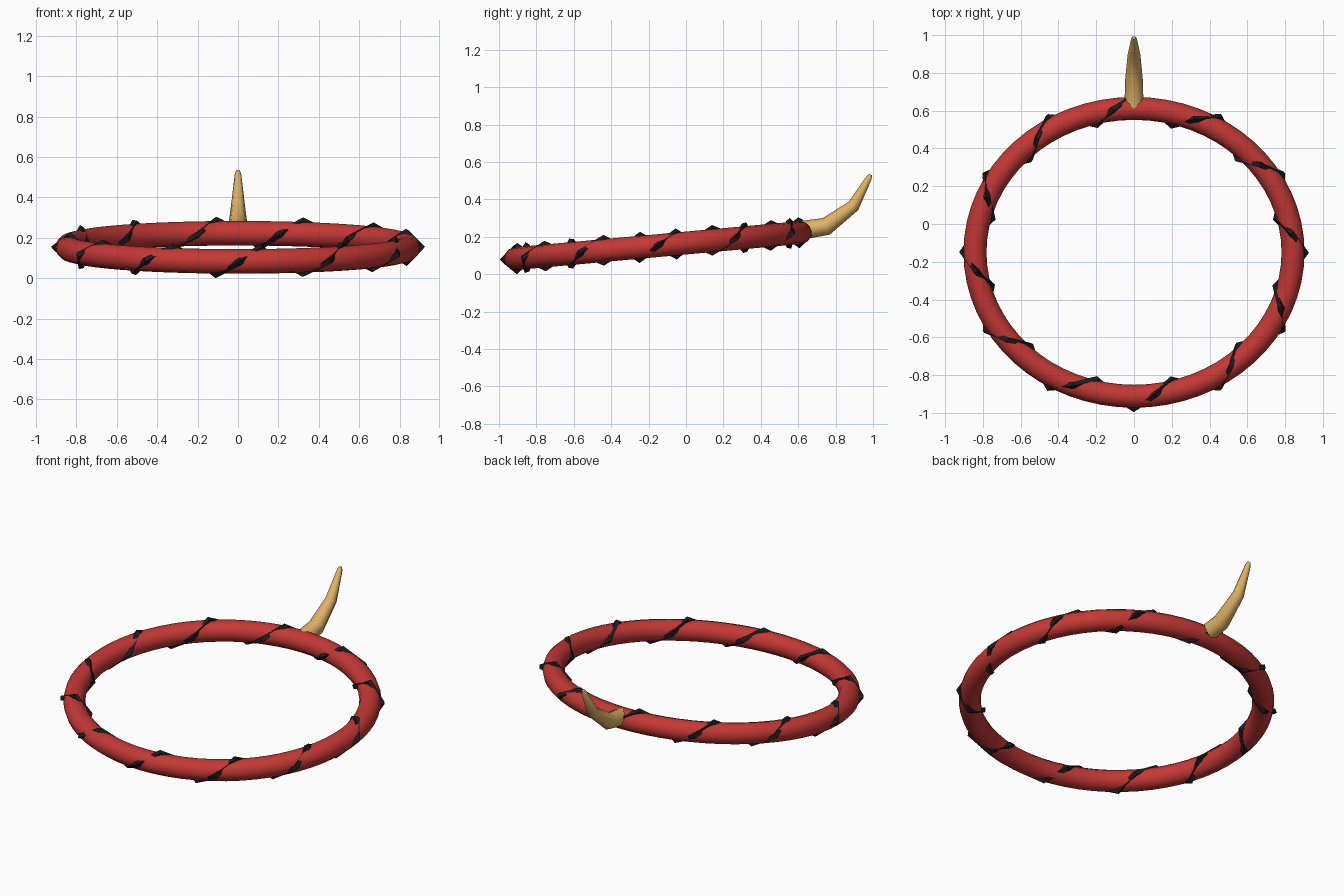
import bpy
from math import cos, sin, pi, radians

if "Cube" in bpy.data.objects:
    bpy.data.objects.remove(bpy.data.objects["Cube"])

RX, RY, CY = 0.842, 0.762, -0.15      # band ellipse and its centre


def material(name, rgb):
    m = bpy.data.materials.new(name)
    m.diffuse_color = (*rgb, 1)
    m.use_nodes = True
    m.node_tree.nodes["Principled BSDF"].inputs["Base Color"].default_value = m.diffuse_color
    return m


def tube(name, points, depth, mat, res=2, radii=None, cyclic=False, angle=40):
    cu = bpy.data.curves.new(name, 'CURVE')
    cu.dimensions = '3D'
    cu.bevel_depth = depth
    cu.bevel_resolution = res
    cu.use_fill_caps = not cyclic
    sp = cu.splines.new('POLY')
    sp.points.add(len(points) - 1)
    for i, p in enumerate(points):
        sp.points[i].co = (*p, 1)
        sp.points[i].radius = radii[i] if radii else 1
    sp.use_cyclic_u = cyclic
    ob = bpy.data.objects.new(name, cu)
    bpy.context.collection.objects.link(ob)
    bpy.ops.object.select_all(action='DESELECT')
    ob.select_set(True)
    bpy.context.view_layer.objects.active = ob
    bpy.ops.object.convert(target='MESH')
    ob = bpy.context.object
    ob.data.materials.clear()
    ob.data.materials.append(mat)
    bpy.ops.object.shade_smooth_by_angle(angle=radians(angle))
    return ob


def on_ring(t, out=0, up=0):
    # point on the tilted ellipse, pushed outward and upward
    x, y = RX * cos(t), RY * sin(t)
    z = 0.153 + 0.0915 * (y + out * sin(t)) + up
    return (x + out * cos(t), CY + y + out * sin(t), z)


red = material("red_cloth", (0.55, 0.04, 0.035))
black = material("black_cord", (0.012, 0.012, 0.015))
gold = material("gold_horn", (0.75, 0.45, 0.13))

# padded head band
tube("band", [on_ring(2 * pi * i / 64) for i in range(64)], 0.061, red, res=4, cyclic=True)

# cord spiralling twelve times round the band, four corners per turn
TURNS, PER = 12, 4
cord = []
for i in range(TURNS * PER):
    t, p = 2 * pi * i / (TURNS * PER), 2 * pi * i / PER
    cord.append(on_ring(t, 0.066 * cos(p), 0.066 * sin(p)))
tube("wrapped_cord", cord, 0.018, black, res=0, cyclic=True, angle=30)

# upswept horn at the back
path = [(0, 0.62, 0.235), (0, 0.75, 0.256), (0, 0.895, 0.365), (0, 0.978, 0.515), (0, 0.986, 0.533)]
tube("horn", path, 0.05, gold, res=2, radii=[1.0, 0.96, 0.68, 0.32, 0.18], angle=50)
